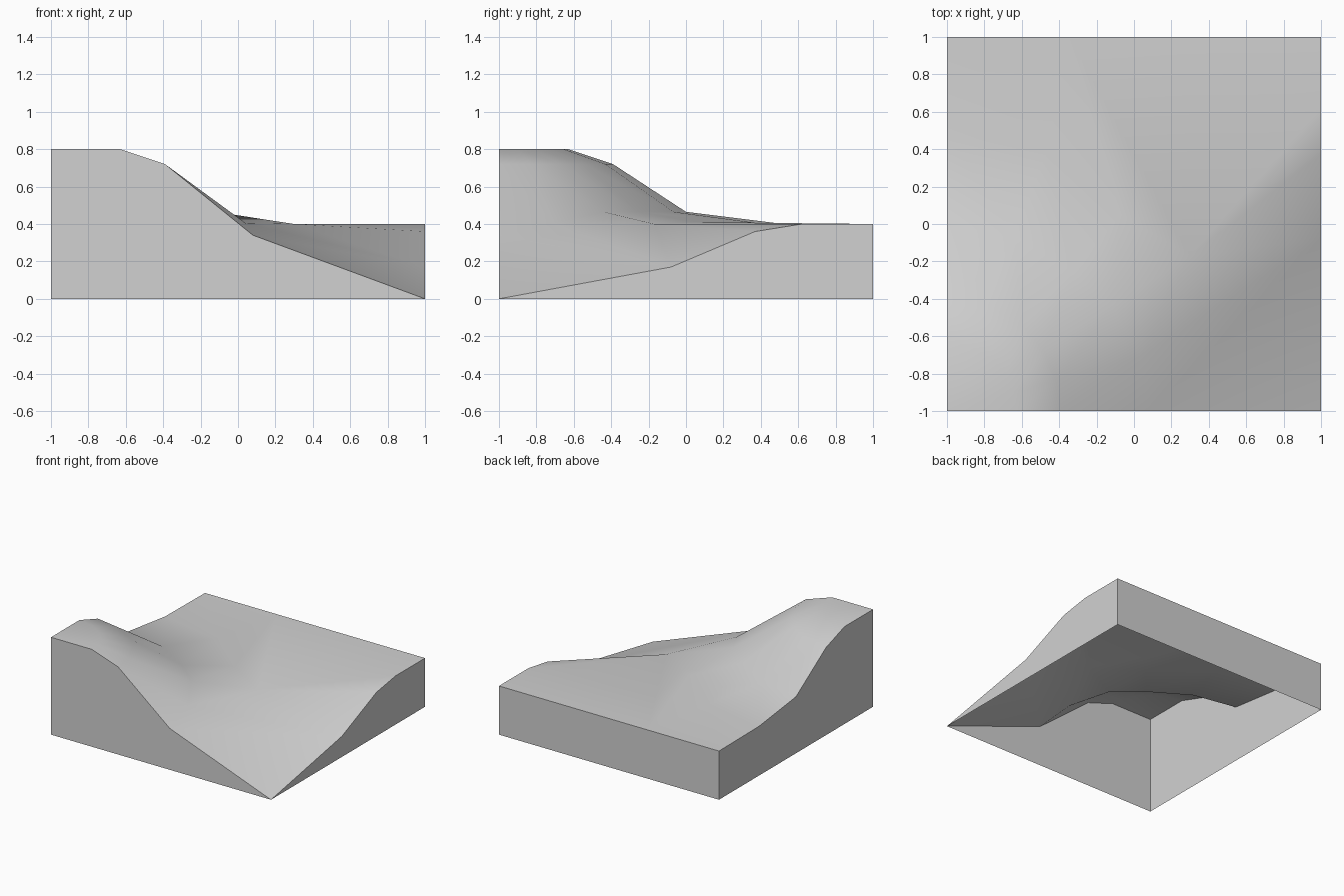
import bpy
import bmesh
from math import radians, cos, sin
from mathutils import Vector

cube = bpy.data.objects.get("Cube")
if cube:
    bpy.data.objects.remove(cube, do_unlink=True)

grey = bpy.data.materials.new("plain_grey")
grey.use_nodes = True
colour = (0.64, 0.64, 0.64, 1)
grey.diffuse_color = colour
shader = next(n for n in grey.node_tree.nodes if n.type == "BSDF_PRINCIPLED")
shader.inputs["Base Color"].default_value = colour


def build_object(name, faces, smooth):
    """Make a mesh object from faces given as lists of points, sharing equal points."""
    bm = bmesh.new()
    verts = {}
    for points in faces:
        corners = []
        for point in points:
            if point not in verts:
                verts[point] = bm.verts.new(point)
            corners.append(verts[point])
        bm.faces.new(corners).smooth = smooth
    mesh = bpy.data.meshes.new(name)
    bm.to_mesh(mesh)
    bm.free()
    mesh.materials.append(grey)
    obj = bpy.data.objects.new(name, mesh)
    bpy.context.collection.objects.link(obj)
    return obj


def upward(points):
    """Order the points of a ground face so that it faces up."""
    a, b, c = (Vector(p) for p in points[:3])
    return points if (b - a).cross(c - a).z > 0 else points[::-1]


# Hill: rings of points around the high corner
hill_top = (-1, -1, 0.8)
angles = [0, 16, 32, 48, 69, 90]


def ring(radius, height):
    return [(round(-1 + radius * cos(radians(a)), 4),
             round(-1 + radius * sin(radians(a)), 4), height) for a in angles]


crown = ring(0.37, 0.8)
shoulder = ring(0.61, 0.72)
knee = ring(1.0, 0.465)
knee[0] = (0.08, -1, 0.34)
knee[1] = (0.04, -0.71, 0.405)
knee[2] = (-0.12, -0.44, 0.465)

# Foot of the hill, running out into the low corner
low_corner = (1, -1, 0)
bank_low = (1, -0.08, 0.17)
crest = (0.3, -0.17, 0.4)
foot = [low_corner, bank_low, crest, (-0.07, 0.05, 0.41),
        (-0.47, 0.38, 0.405), (-1, 0.48, 0.405)]

ground = [[hill_top, a, b] for a, b in zip(crown, crown[1:])]
for inner, outer in ((crown, shoulder), (shoulder, knee), (knee, foot)):
    for i in range(len(angles) - 1):
        if outer is foot and i == 1:
            ground.append([inner[i], outer[i], outer[i + 1]])
            ground.append([inner[i], outer[i + 1], inner[i + 1]])
        else:
            ground.append([inner[i], outer[i], outer[i + 1], inner[i + 1]])

# Flat plateau along the back and the bank on the right edge
bank_mid, bank_top = (1, 0.37, 0.36), (1, 0.62, 0.4)
back = [(x, 1, 0.4) for x in (1, 0.3, -0.35, -1)]
ground += [
    [crest, bank_low, bank_mid],
    [crest, bank_mid, bank_top],
    [crest, bank_top, back[0], back[1]],
    [crest, back[1], back[2], foot[3]],
    [foot[3], back[2], foot[4]],
    [foot[4], back[2], back[3], foot[5]],
]
build_object("terrain_surface", [upward(f) for f in ground], True)

# Side walls: each rim dropped straight to the base, open underneath
front_rim = [hill_top, crown[0], shoulder[0], knee[0], low_corner]
right_rim = [low_corner, bank_low, bank_mid, bank_top, back[0]]
left_rim = [back[3], foot[5], knee[5], shoulder[5], crown[5], hill_top]


def wall(name, rim):
    face = []
    for end in (rim[0], rim[-1]):
        base = (end[0], end[1], 0)
        if base not in rim:
            face.append(base)
    build_object(name, [face + rim[::-1]], False)


wall("front_wall", front_rim)
wall("right_wall", right_rim)
wall("back_wall", back)
wall("left_wall", left_rim)
